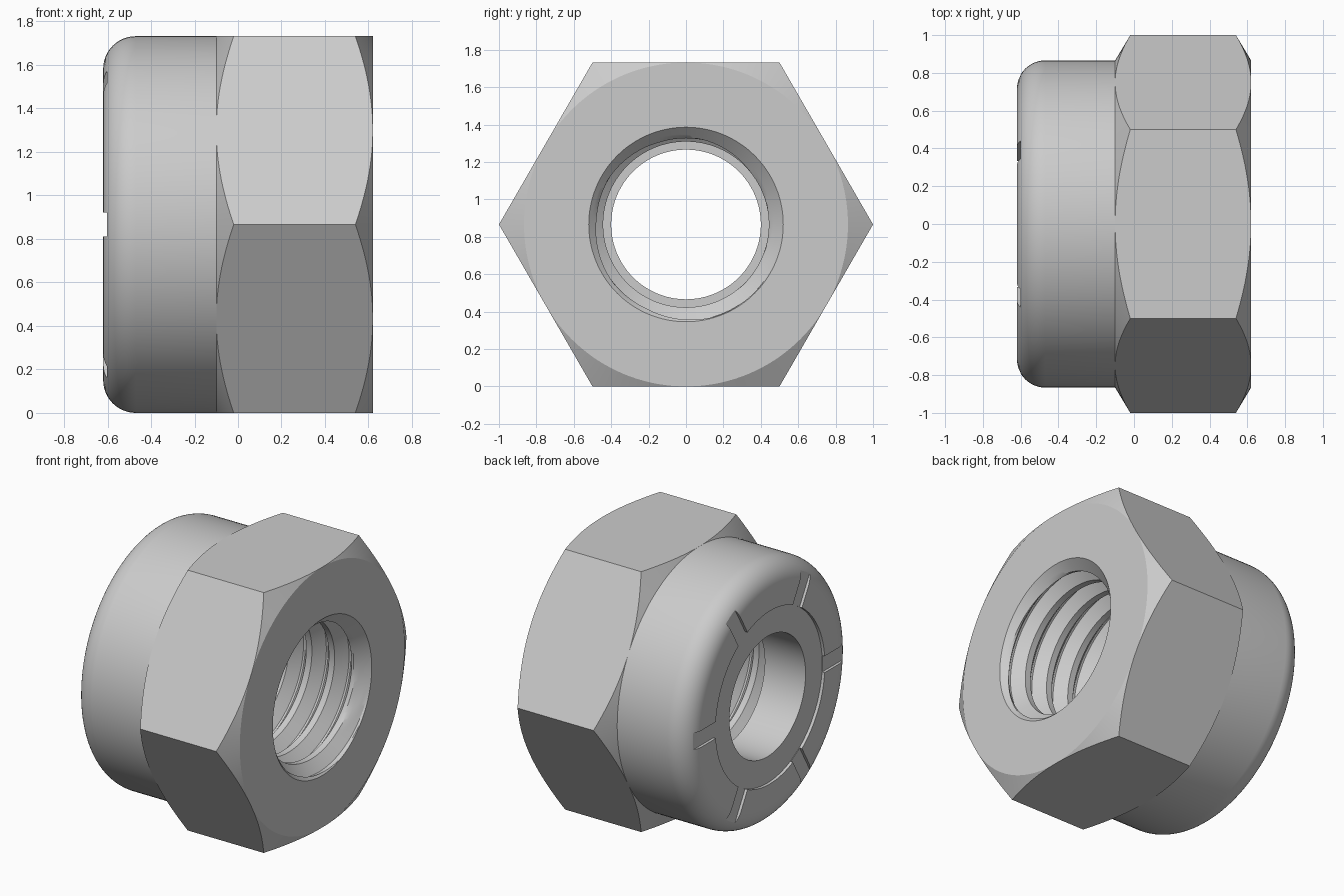
import bpy, bmesh, math

cube = bpy.data.objects.get("Cube")
if cube:
    bpy.data.objects.remove(cube, do_unlink=True)

AXIS_Z = math.sqrt(3) / 2      # axis height, also half the width across flats
SEG = 144
PITCH, STEPS = 0.167, 12
MINOR, MAJOR = 0.443, 0.515
FRONT, SHOULDER, BACK = 0.62, -0.1, -0.62

steel = bpy.data.materials.new("plated steel grey")
steel.use_nodes = True
steel.diffuse_color = (0.6, 0.6, 0.6, 1)
steel.node_tree.nodes["Principled BSDF"].inputs["Base Color"].default_value = (0.6, 0.6, 0.6, 1)


def revolve(name, rows, point):
    """Sweep rows round the x axis; point(row, turn) gives (x, radius)."""
    bm = bmesh.new()
    grid = []
    for row in rows:
        ring = []
        for i in range(SEG + 1):
            x, r = point(row, i / SEG)
            a = math.tau * i / SEG
            ring.append(bm.verts.new((x, r * math.cos(a), AXIS_Z + r * math.sin(a))))
        grid.append(ring)
    for a, b in zip(grid, grid[1:]):
        for i in range(SEG):
            bm.faces.new((a[i], b[i], b[i + 1], a[i + 1]))
    bmesh.ops.remove_doubles(bm, verts=bm.verts, dist=0.0002)
    mesh = bpy.data.meshes.new(name)
    bm.to_mesh(mesh)
    bm.free()
    mesh.materials.append(steel)
    obj = bpy.data.objects.new(name, mesh)
    bpy.context.collection.objects.link(obj)
    return obj


def select(obj):
    bpy.ops.object.select_all(action='DESELECT')
    obj.select_set(True)
    bpy.context.view_layer.objects.active = obj


def smooth(obj):
    select(obj)
    bpy.ops.object.shade_smooth_by_angle(angle=math.radians(25))


# Hexagonal body with conical corner chamfers on both ends
def hex_point(row, turn):
    side_angle = math.radians((turn * 360) % 60 - 30)
    corner = AXIS_Z / math.cos(side_angle)
    drop = 0.6 * (corner - AXIS_Z)
    return {"bore": (FRONT, 0.52),
            "front circle": (FRONT, AXIS_Z),
            "front corner": (FRONT - drop, corner),
            "back corner": (SHOULDER + drop, corner),
            "back circle": (SHOULDER, AXIS_Z)}[row]


smooth(revolve("hex_body", ["bore", "front circle", "front corner", "back corner", "back circle"], hex_point))


# Threaded bore, running out into the countersink
def thread_point(row, turn):
    x = -0.31 + PITCH * (row / STEPS - 1 + turn)
    p = row % STEPS
    if p <= 3:
        depth = 0
    elif p <= 7:
        depth = (p - 3) / 4
    else:
        depth = (STEPS - p) / 4
    x = min(max(x, -0.31), FRONT)
    countersink = 0.52 - (FRONT - x)
    return x, max(MINOR + (MAJOR - MINOR) * depth, countersink)


row_count = int((FRONT + 0.31) / PITCH * STEPS) + STEPS + 2
smooth(revolve("threaded_bore", range(row_count), thread_point))


# Round collar with a rolled edge
def profile_point(row, turn):
    return row


FILLET = 0.15
rolled = [(BACK + FILLET - FILLET * math.sin(t), AXIS_Z - FILLET + FILLET * math.cos(t))
          for t in (math.pi / 2 * k / 12 for k in range(13))]
collar_profile = [(BACK, 0.575), (SHOULDER, 0.575), (SHOULDER, AXIS_Z)] + rolled + [(BACK, 0.575)]
collar = revolve("collar", collar_profile, profile_point)

# Three shallow cuts across the collar end make six radial slots
for k in range(3):
    bpy.ops.mesh.primitive_cube_add(size=1, location=(BACK - 0.04, 0, AXIS_Z),
                                    rotation=(math.pi / 3 * k, 0, 0))
    cutter = bpy.context.object
    cutter.name = "slot_cutter"
    cutter.hide_render = True
    cutter.scale = (0.116, 2, 0.11)
    select(collar)
    cut = collar.modifiers.new("slot", 'BOOLEAN')
    cut.operation = 'DIFFERENCE'
    cut.solver = 'EXACT'
    cut.object = cutter
    bpy.ops.object.modifier_apply(modifier=cut.name)
    bpy.data.objects.remove(cutter, do_unlink=True)
smooth(collar)

# Locking ring seated just below the collar end
ring_profile = [(-0.6, 0.4), (-0.3, 0.4), (-0.3, 0.575), (-0.6, 0.575), (-0.6, 0.4)]
smooth(revolve("locking_ring", ring_profile, profile_point))
